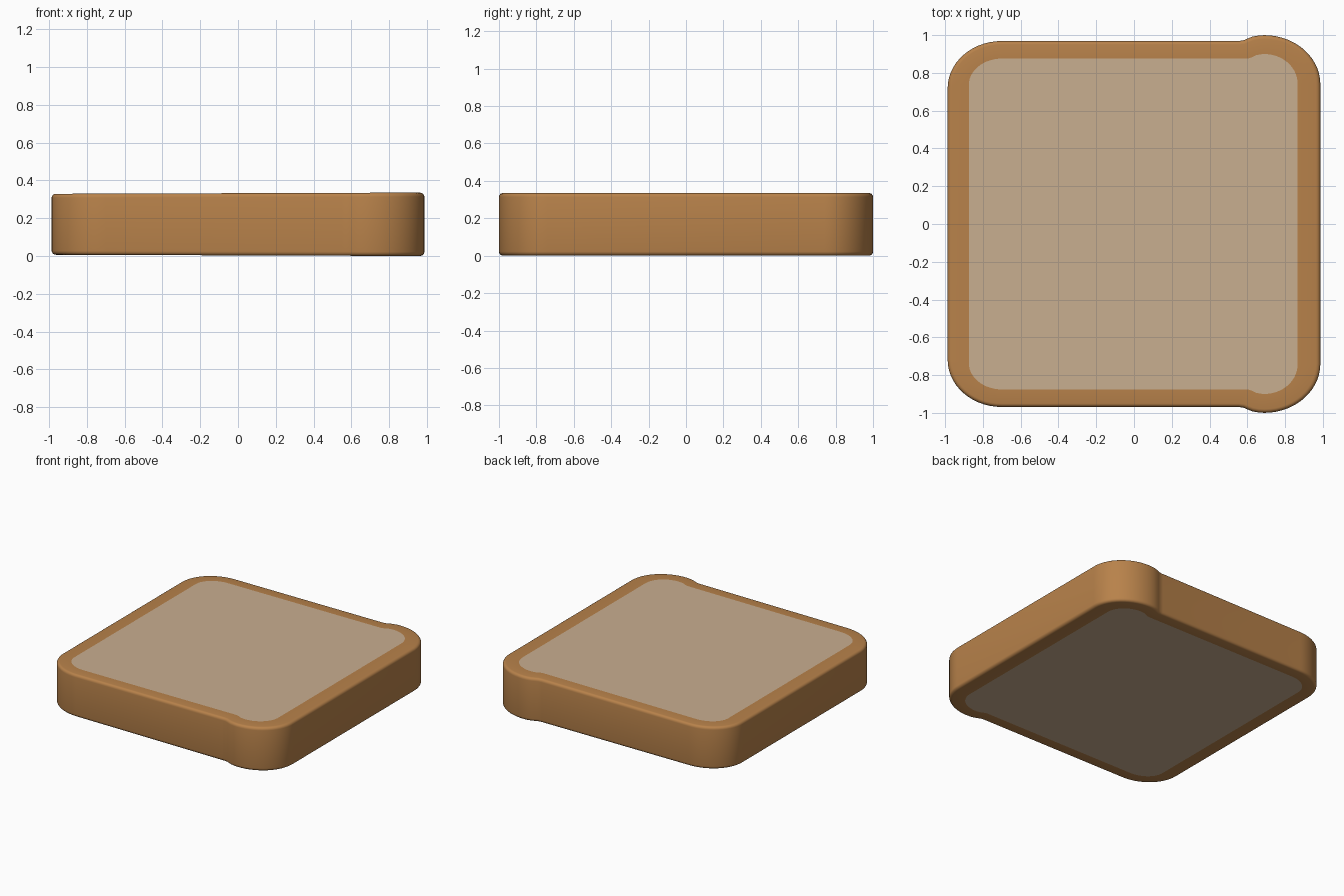
import bpy, bmesh, math

if "Cube" in bpy.data.objects:
    bpy.data.objects.remove(bpy.data.objects["Cube"])

TOP = 0.336


def material(name, rgb):
    m = bpy.data.materials.new(name)
    m.diffuse_color = (*rgb, 1)
    m.use_nodes = True
    m.node_tree.nodes["Principled BSDF"].inputs["Base Color"].default_value = m.diffuse_color
    return m


def half_outline(xl, rl, yflat, xb, xr, ypeak, cy):
    """Upper half of the slice, from the left side to the right side."""
    lx, px = -0.70, 0.69
    pts = []
    n = 14
    for i in range(n + 1):                       # left corner
        a = math.pi - i / n * math.pi / 2
        pts.append((lx + (lx - xl) * math.cos(a), yflat - rl + rl * math.sin(a)))
    for u, v in [(0, 0), (.2, .1), (.35, .38), (.55, .74), (.78, .94)]:  # shoulder
        pts.append((xb + u * (px - xb), yflat + v * (ypeak - yflat)))
    for i in range(n + 1):                       # rounded top-crust lobe
        a = math.pi / 2 - i / n * math.pi / 2
        pts.append((px + (xr - px) * math.cos(a), cy + (ypeak - cy) * math.sin(a)))
    return pts


def outline(*args):
    half = half_outline(*args)
    return half + [(x, -y) for x, y in reversed(half)]


outer = outline(-0.987, 0.25, 0.969, 0.55, 0.987, 1.0, 0.74)
inner = outline(-0.875, 0.14, 0.876, 0.595, 0.866, 0.90, 0.745)


# Rings around the crust: (blend outer to inner, height from the bottom 0..TOP)
b = 0.022
lower = [(1, 0), (0.2, 0)]
for i in range(1, 5):
    a = i / 4 * math.pi / 2
    lower.append((0.2 * (1 - math.sin(a)), b * (1 - math.cos(a))))
rings = lower + [(t, TOP - z) for t, z in reversed(lower)]


def slab_z(x, z):
    # the slice is very slightly thinner towards its left end
    k = 1 - 0.02 * (1 - x)
    return TOP / 2 + (z - TOP / 2) * k


bm = bmesh.new()
loops = []
for t, z in rings:
    loops.append([bm.verts.new((ox + (ix - ox) * t, oy + (iy - oy) * t,
                                slab_z(ox + (ix - ox) * t, z)))
                  for (ox, oy), (ix, iy) in zip(outer, inner)])
for p, q in zip(loops, loops[1:]):
    for i in range(len(p)):
        j = (i + 1) % len(p)
        bm.faces.new((p[i], p[j], q[j], q[i])).material_index = 0
# Crumb faces, top and bottom, as strips between mirrored points
for ring in (loops[0], loops[-1]):
    n = len(ring)
    for i in range(n // 2 - 1):
        bm.faces.new((ring[i], ring[i + 1], ring[n - 2 - i], ring[n - 1 - i])).material_index = 1
bmesh.ops.recalc_face_normals(bm, faces=bm.faces)
me = bpy.data.meshes.new("bread_slice")
bm.to_mesh(me)
bm.free()
me.materials.append(material("crust brown", (0.479, 0.223, 0.069)))
me.materials.append(material("crumb tan", (0.584, 0.423, 0.279)))
ob = bpy.data.objects.new("bread_slice", me)
bpy.context.collection.objects.link(ob)
bpy.context.view_layer.objects.active = ob
ob.select_set(True)
bpy.ops.object.shade_smooth_by_angle(angle=math.radians(35))
